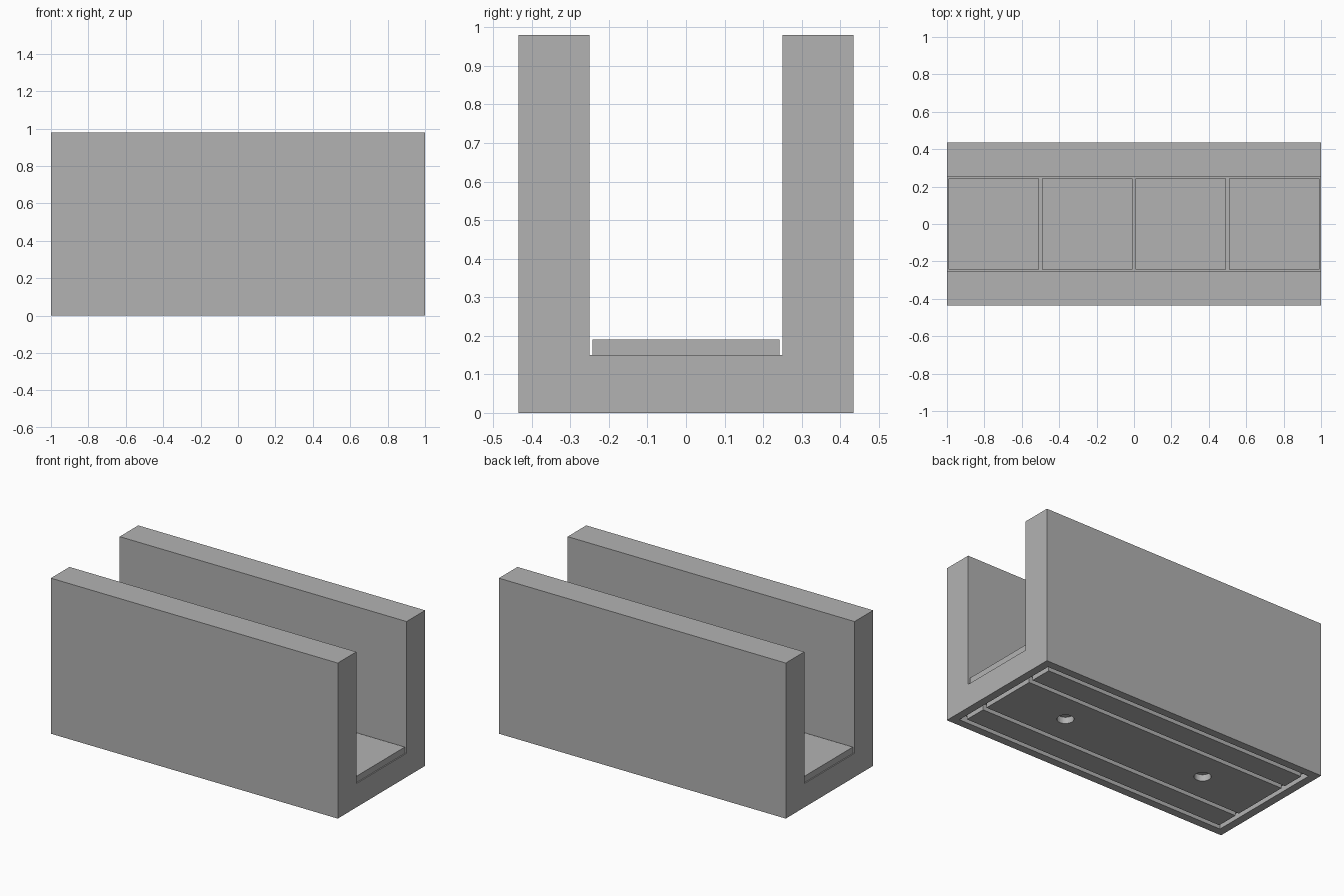
import bpy, bmesh
from mathutils import Matrix

cube = bpy.data.objects.get("Cube")
if cube:
    bpy.data.objects.remove(cube, do_unlink=True)

grey = bpy.data.materials.new("plain_grey")
grey.use_nodes = True
color = (0.448, 0.448, 0.448, 1)
grey.diffuse_color = color
next(n for n in grey.node_tree.nodes
     if n.type == 'BSDF_PRINCIPLED').inputs["Base Color"].default_value = color


def make_object(name, bm):
    bmesh.ops.recalc_face_normals(bm, faces=bm.faces)
    mesh = bpy.data.meshes.new(name)
    bm.to_mesh(mesh)
    bm.free()
    mesh.materials.append(grey)
    obj = bpy.data.objects.new(name, mesh)
    bpy.context.collection.objects.link(obj)
    return obj


def box(name, x0, x1, y0, y1, z0, z1):
    bm = bmesh.new()
    bmesh.ops.create_cube(bm, size=1)
    bmesh.ops.scale(bm, vec=(x1 - x0, y1 - y0, z1 - z0), verts=bm.verts)
    bmesh.ops.translate(bm, vec=((x0 + x1) / 2, (y0 + y1) / 2, (z0 + z1) / 2), verts=bm.verts)
    return make_object(name, bm)


# U-shaped channel, extruded along x
outer, inner, height, floor = 0.435, 0.25, 0.98, 0.15
profile = [(-outer, 0), (outer, 0), (outer, height), (inner, height),
           (inner, floor), (-inner, floor), (-inner, height), (-outer, height)]
bm = bmesh.new()
face = bm.faces.new([bm.verts.new((-1, y, z)) for y, z in profile])
ext = bmesh.ops.extrude_face_region(bm, geom=[face], use_keep_orig=True)
bmesh.ops.translate(bm, vec=(2, 0, 0),
                    verts=[v for v in ext["geom"] if isinstance(v, bmesh.types.BMVert)])
channel = make_object("channel_body", bm)

# Underside grooves and round sockets
depth, width = 0.04, 0.03
end, side, middle = 0.95, 0.385, 0.2
cutters = []
for s in (-1, 1):
    x = s * (end - width / 2)
    cutters.append(box("end_groove_cutter", x - width / 2, x + width / 2, -side, side, -0.1, depth))
    for y in (s * (side - width / 2), s * middle):
        cutters.append(box("long_groove_cutter", -end, end,
                           y - width / 2, y + width / 2, -0.1, depth))
    bm = bmesh.new()
    bmesh.ops.create_cone(bm, cap_ends=True, segments=32, radius1=0.048, radius2=0.048,
                          depth=0.1 + depth,
                          matrix=Matrix.Translation((s * 0.5, 0, (depth - 0.1) / 2)))
    cutters.append(make_object("socket_cutter", bm))

bpy.context.view_layer.objects.active = channel
for cutter in cutters:
    cutter.hide_render = True
    mod = channel.modifiers.new("cut", 'BOOLEAN')
    mod.operation = 'DIFFERENCE'
    mod.solver = 'EXACT'
    mod.object = cutter
    bpy.ops.object.modifier_apply(modifier=mod.name)
    bpy.data.objects.remove(cutter, do_unlink=True)

# Row of square floor tiles
half = 0.243
for i in range(4):
    x = -0.75 + i * 0.5
    box(f"floor_tile_{i + 1}", x - half, x + half, -half, half, floor, 0.19)
